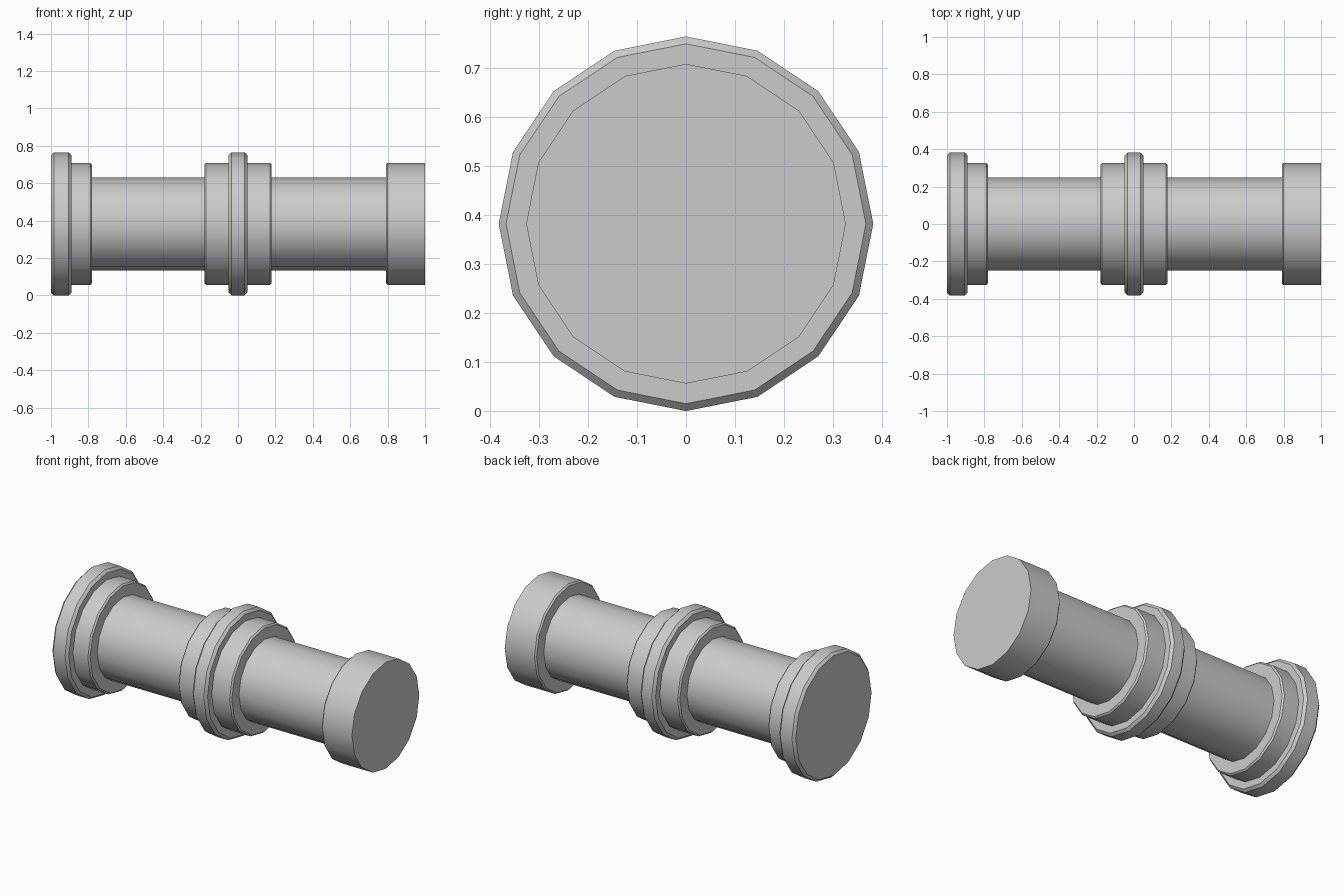
import bpy, bmesh
from math import sin, cos, pi

if "Cube" in bpy.data.objects:
    bpy.data.objects.remove(bpy.data.objects["Cube"])

SIDES = 16
PIPE, COLLAR, RIM = 0.248, 0.326, 0.382   # radii
AXIS_Z = RIM


def lathe(name, profile):
    """Revolve (x, radius) points round the x axis; radius 0 closes the end."""
    bm = bmesh.new()
    rings = []
    for x, r in profile:
        if r == 0:
            continue
        rings.append([bm.verts.new((x, r * sin(2 * pi * i / SIDES),
                                    AXIS_Z + r * cos(2 * pi * i / SIDES)))
                      for i in range(SIDES)])
    for a, b in zip(rings, rings[1:]):
        for i in range(SIDES):
            j = (i + 1) % SIDES
            bm.faces.new((a[i], a[j], b[j], b[i]))
    if profile[0][1] == 0:
        bm.faces.new(rings[0][::-1])
    if profile[-1][1] == 0:
        bm.faces.new(rings[-1])
    # Profiles run left to right, so wind the whole skin outward
    bmesh.ops.recalc_face_normals(bm, faces=bm.faces)
    mid = sum(x for x, r in profile) / len(profile)
    f = max(bm.faces, key=lambda f: f.calc_center_median().z)
    c = f.calc_center_median()
    if f.normal.dot((c.x - mid, c.y, c.z - AXIS_Z)) < 0:
        bmesh.ops.reverse_faces(bm, faces=bm.faces)
    me = bpy.data.meshes.new(name)
    bm.to_mesh(me)
    bm.free()
    ob = bpy.data.objects.new(name, me)
    bpy.context.collection.objects.link(ob)
    bpy.context.view_layer.objects.active = ob
    bpy.ops.object.select_all(action='DESELECT')
    ob.select_set(True)
    bpy.ops.object.shade_smooth_by_angle(angle=0.52)
    return ob


def step(x, low, high, b):
    """Chamfered rise from low to high radius at x."""
    return [(x, low), (x, high - b), (x + b, high)]


def drop(x, high, low, b):
    """Chamfered fall from high to low radius at x."""
    return [(x - b, high), (x, high - b), (x, low)]


B, C = 0.015, 0.009   # rim and collar chamfers

# Left flange with its stepped collar
lathe("left_flange", step(-1, 0, RIM, B) + drop(-0.89, RIM, COLLAR, B))
lathe("left_collar", [(-0.89, COLLAR)] + drop(-0.78, COLLAR, PIPE, C))

# Pipe halves
lathe("left_pipe", [(-0.78, PIPE), (-0.18, PIPE)])
lathe("right_pipe", [(0.18, PIPE), (0.79, PIPE)])

# Middle coupling
lathe("coupling_left_collar", step(-0.18, PIPE, COLLAR, C) + [(-0.05, COLLAR)])
lathe("coupling_ring", step(-0.05, COLLAR, RIM, B) + drop(0.05, RIM, COLLAR, B))
lathe("coupling_right_collar", [(0.05, COLLAR)] + drop(0.18, COLLAR, PIPE, C))

# Right end socket with a plain flat end
lathe("right_socket", step(0.79, PIPE, COLLAR, C) + [(1, COLLAR), (1, 0)])
